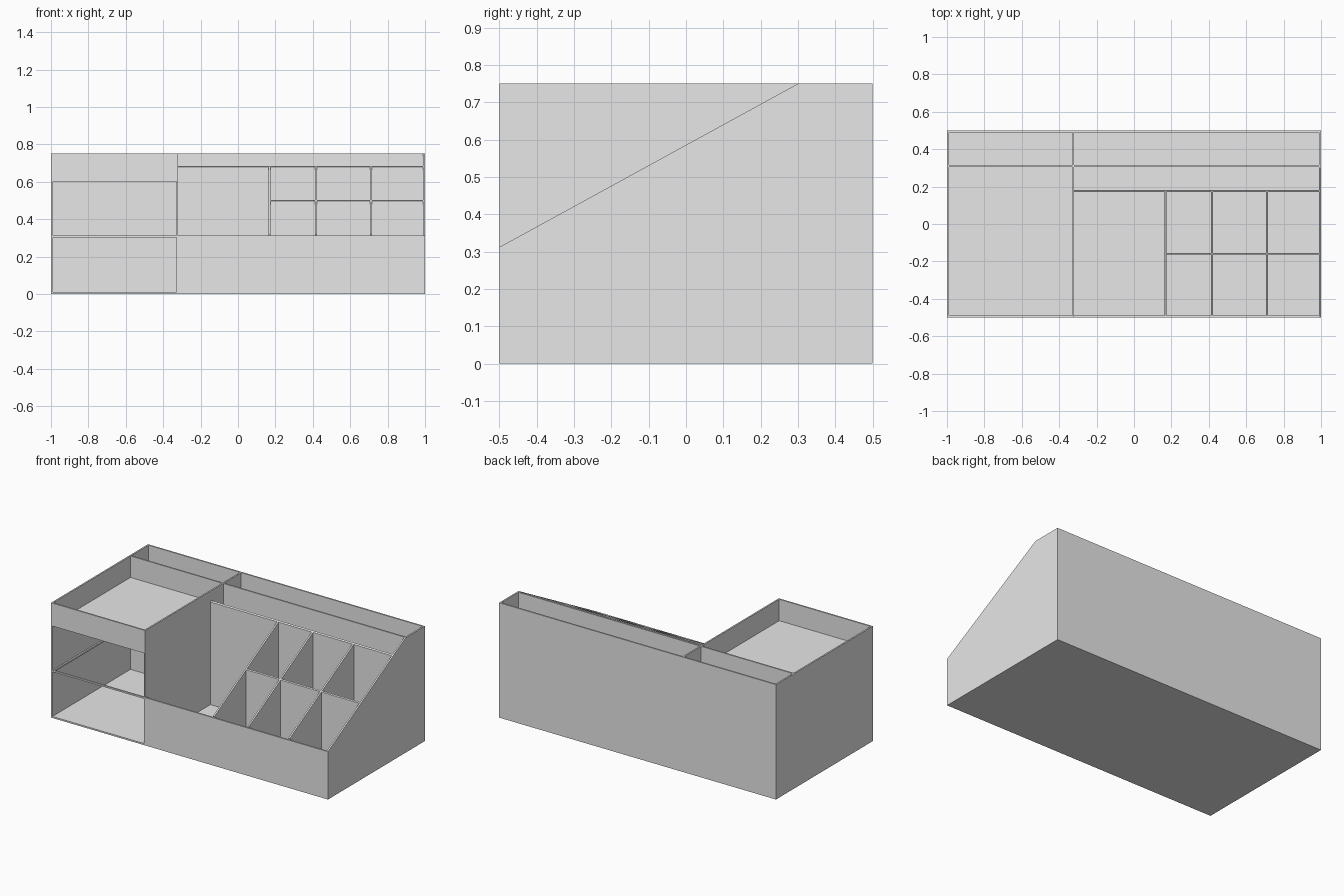
import bpy, bmesh

cube = bpy.data.objects.get("Cube")
if cube:
    bpy.data.objects.remove(cube, do_unlink=True)

grey = bpy.data.materials.new("light_grey")
grey.use_nodes = True
grey.diffuse_color = (0.8, 0.8, 0.8, 1)
grey.node_tree.nodes["Principled BSDF"].inputs["Base Color"].default_value = (0.8, 0.8, 0.8, 1)

T = 0.01                      # panel thickness
H = 0.75                      # full height
LIP = 0.312                   # height of the low front wall
F, B = -0.5, 0.5              # front and back
L, M, R = -1.0, -0.33, 1.0    # outer sides and main partition


def slope(y):
    """Height of the slanted edge at depth y."""
    return min(H, LIP + (y - F) * (H - LIP) / 0.8)


def panel(name, x0, x1, profile):
    """Extrude a side profile of (y, z) points from x0 to x1."""
    bm = bmesh.new()
    a = [bm.verts.new((x0, y, z)) for y, z in profile]
    b = [bm.verts.new((x1, y, z)) for y, z in profile]
    bm.faces.new(a)
    bm.faces.new(b[::-1])
    for i in range(len(a)):
        j = (i + 1) % len(a)
        bm.faces.new((a[j], a[i], b[i], b[j]))
    bmesh.ops.recalc_face_normals(bm, faces=bm.faces)
    mesh = bpy.data.meshes.new(name)
    bm.to_mesh(mesh)
    bm.free()
    mesh.materials.append(grey)
    obj = bpy.data.objects.new(name, mesh)
    bpy.context.collection.objects.link(obj)


def box(name, x0, x1, y0, y1, z0, z1):
    panel(name, x0, x1, [(y0, z0), (y1, z0), (y1, z1), (y0, z1)])


def sloped(name, x0, x1, y0, y1, z0=T):
    """Panel whose top edge follows the slant."""
    panel(name, x0, x1, [(y0, z0), (y1, z0), (y1, slope(y1)), (y0, slope(y0))])


# Outer shell
box("floor", L, R, F, B, 0, T)
box("back_wall", L + T, R - T, B - T, B, T, H)
box("right_side", L, L + T, F, B, T, H)
box("main_partition", M, M + T, F, B, T, H)
panel("left_side", R - T, R, [(F, T), (B, T), (B, H), (0.3, H), (F, LIP)])
box("front_wall", M + T, R - T, F, F + T, T, LIP)

# Rear pocket walls
box("tray_back_wall", L + T, M, 0.305, 0.315, T, H)
box("pocket_wall", M + T, R - T, 0.305, 0.315, T, H)

# Top tray over the open bay
box("tray_floor", L + T, M, F + T, 0.305, 0.6, 0.61)
box("tray_front", L + T, M, F, F + T, 0.6, H)

# Narrow ledge frame inside the open bay
box("ledge_front", L + T, M, F, F + T, 0.302, 0.312)
box("ledge_back", L + T, M, 0.295, 0.305, 0.302, 0.312)
for name, x in (("ledge_right", L + T), ("ledge_left", M - T)):
    box(name, x, x + T, F + T, 0.295, 0.302, 0.312)

# Slanted compartments
sloped("compartment_back", M + T, R - T, 0.172, 0.182)
for i, x in enumerate((0.168, 0.417, 0.711)):
    sloped(f"divider_{i + 1}", x - T / 2, x + T / 2, F + T, 0.172)
sloped("row_divider", 0.173, R - T, -0.162, -0.154)
